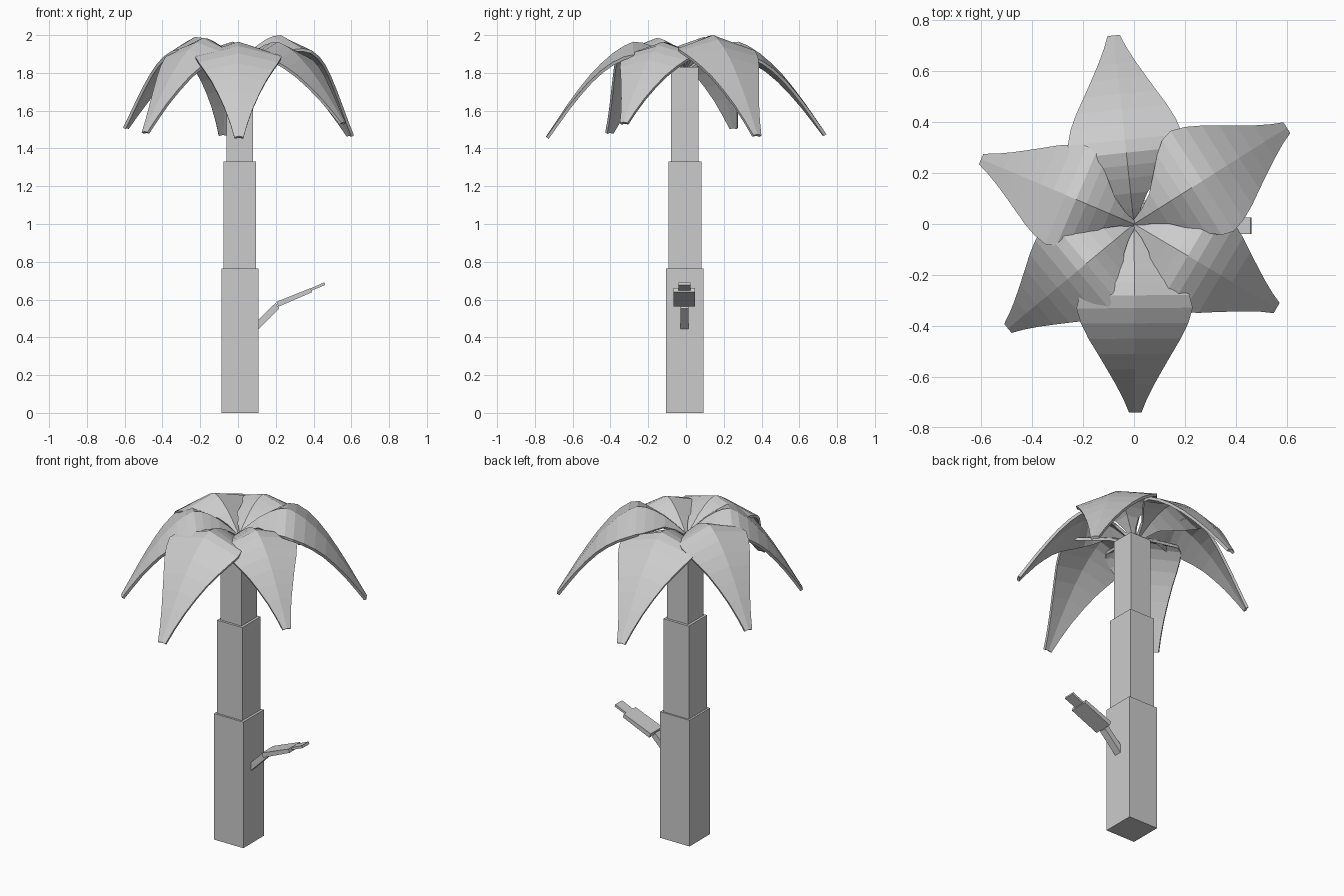
import bpy
from mathutils import Vector

if "Cube" in bpy.data.objects:
    bpy.data.objects.remove(bpy.data.objects["Cube"])


def make_object(name, verts, faces):
    mesh = bpy.data.meshes.new(name)
    mesh.from_pydata(verts, [], faces)
    mesh.update()
    obj = bpy.data.objects.new(name, mesh)
    bpy.context.collection.objects.link(obj)
    return obj


def prism(name, outline, y0, y1):
    """Extrude a four-sided x-z outline (counter-clockwise from the front) along y."""
    verts = [(x + 0.004, y, z) for y in (y0, y1) for x, z in outline]
    faces = [(0, 1, 2, 3), (7, 6, 5, 4)]
    faces += [(i, i + 4, (i + 1) % 4 + 4, (i + 1) % 4) for i in range(4)]
    return make_object(name, verts, faces)


def box(name, x0, x1, y0, y1, z0, z1):
    return prism(name, [(x0, z0), (x1, z0), (x1, z1), (x0, z1)], y0, y1)


# Stepped square trunk
box("trunk_lower", -0.092, 0.105, -0.105, 0.092, 0.0, 0.765)
box("trunk_middle", -0.08, 0.09, -0.093, 0.082, 0.765, 1.33)
box("trunk_upper", -0.065, 0.075, -0.079, 0.067, 1.33, 1.83)

# Small side shoot: stalk, blade and tip
prism("shoot_stalk", [(0.10, 0.438), (0.215, 0.553), (0.195, 0.582), (0.10, 0.489)], -0.03, 0.014)
prism("shoot_blade", [(0.21, 0.562), (0.388, 0.639), (0.38, 0.66), (0.20, 0.588)], -0.065, 0.047)
prism("shoot_tip", [(0.38, 0.645), (0.458, 0.677), (0.453, 0.691), (0.378, 0.658)], -0.04, 0.025)

# Palm leaf profile: radius, half width, height relative to the peak (tip = -1), edge droop slope
PROFILE = [
    (0.00, 0.012, -0.30, 0.45), (0.06, 0.035, -0.20, 0.45), (0.12, 0.07, -0.11, 0.45),
    (0.18, 0.13, -0.045, 0.45), (0.23, 0.18, -0.01, 0.40), (0.28, 0.22, 0.0, 0.32),
    (0.33, 0.233, -0.045, 0.25), (0.39, 0.215, -0.125, 0.22), (0.45, 0.185, -0.23, 0.2),
    (0.51, 0.148, -0.355, 0.2), (0.57, 0.112, -0.505, 0.2), (0.63, 0.077, -0.67, 0.2),
    (0.69, 0.046, -0.85, 0.2), (0.74, 0.025, -1.0, 0.2),
]


def palm_leaf(name, tip_x, tip_y, peak, tip_z, width):
    along = Vector((tip_x, tip_y, 0))
    scale = along.length / 0.74
    along.normalize()
    side = Vector((-along.y, along.x, 0))
    verts, faces = [], []
    for r, w, h, droop in PROFILE:
        z = peak + h * (peak - tip_z)
        for s in (-1, 0, 1):
            p = along * r * scale + side * (s * w * width)
            verts.append((p.x, p.y, z - droop * abs(s) * w * width))
    for i in range(len(PROFILE) - 1):
        for j in range(2):
            a = i * 3 + j
            faces.append((a, a + 3, a + 4, a + 1))
    leaf = make_object(name, verts, faces)
    mod = leaf.modifiers.new("thickness", "SOLIDIFY")
    mod.thickness = 0.016
    mod.offset = -1
    return leaf


# Crown of six drooping leaves
palm_leaf("leaf_front", 0.005, -0.74, 1.965, 1.465, 0.98)
palm_leaf("leaf_front_right", 0.56, -0.33, 1.965, 1.54, 0.93)
palm_leaf("leaf_back_right", 0.60, 0.378, 2.0, 1.475, 1.0)
palm_leaf("leaf_back", -0.08, 0.74, 1.965, 1.48, 0.97)
palm_leaf("leaf_left", -0.60, 0.255, 1.99, 1.515, 0.9)
palm_leaf("leaf_front_left", -0.495, -0.41, 1.985, 1.49, 0.92)
